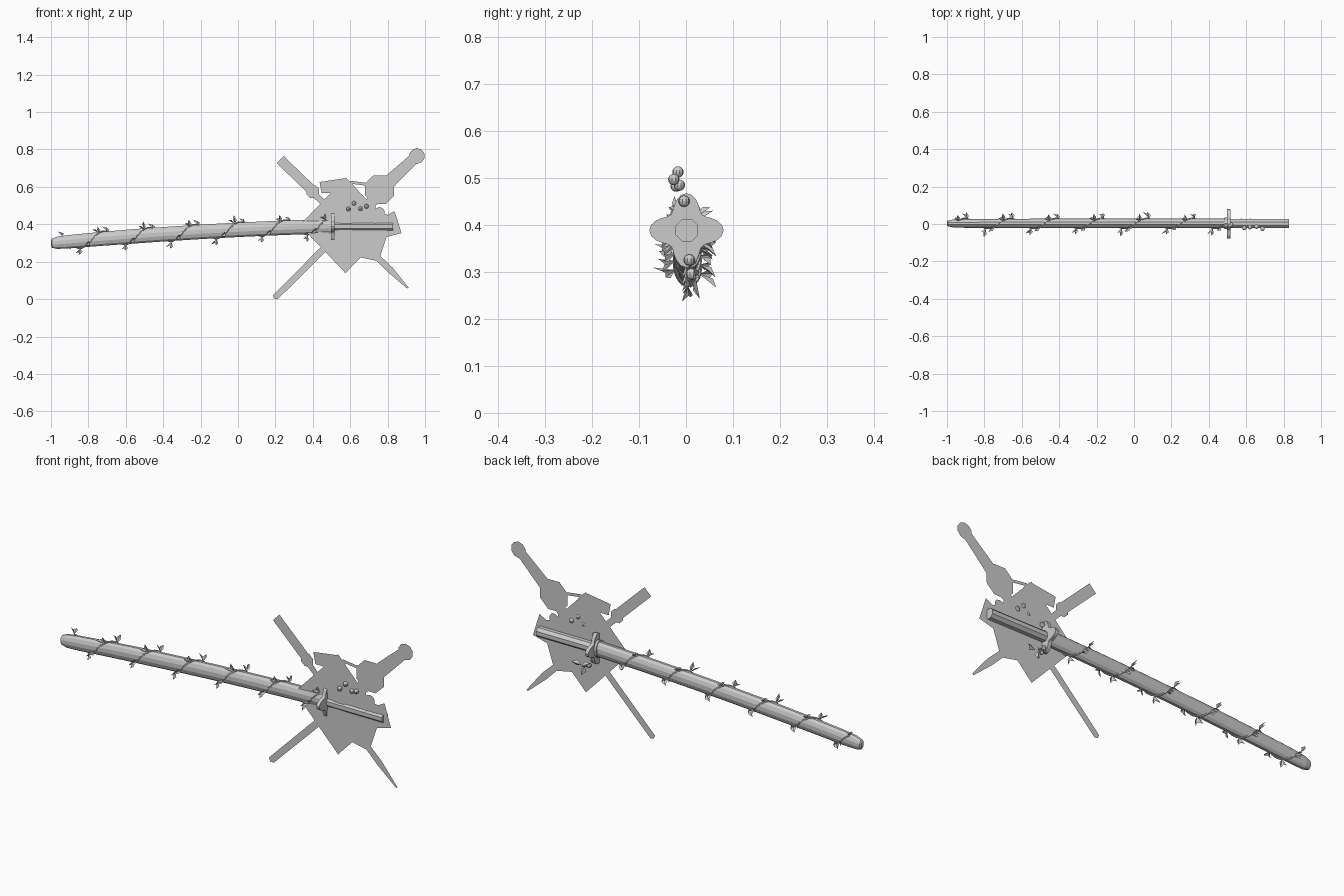
import bpy, bmesh, math, random
from mathutils import Vector

if "Cube" in bpy.data.objects:
    bpy.data.objects.remove(bpy.data.objects["Cube"])

random.seed(4)
grey = bpy.data.materials.new("plain_grey")
grey.diffuse_color = (0.6, 0.6, 0.6, 1)
grey.use_nodes = True
grey.node_tree.nodes["Principled BSDF"].inputs["Base Color"].default_value = grey.diffuse_color


def add_mesh(name, verts, faces):
    me = bpy.data.meshes.new(name)
    me.from_pydata([tuple(v) for v in verts], [], faces)
    me.materials.append(grey)
    ob = bpy.data.objects.new(name, me)
    bpy.context.collection.objects.link(ob)
    bm = bmesh.new()
    bm.from_mesh(me)
    if len(faces) > 1:
        bmesh.ops.recalc_face_normals(bm, faces=bm.faces)
    bm.to_mesh(me)
    bm.free()
    return ob


def loft(name, rings):
    """Closed skin through equal-length rings of points."""
    n = len(rings[0])
    faces = []
    for i in range(len(rings) - 1):
        for j in range(n):
            k = (j + 1) % n
            faces.append((i * n + j, i * n + k, (i + 1) * n + k, (i + 1) * n + j))
    faces += [tuple(range(n)), tuple(range((len(rings) - 1) * n, len(rings) * n))]
    return add_mesh(name, [p for r in rings for p in r], faces)


def oval(x, y, z, ry, rz, n, turn=0.0):
    return [Vector((x, y + ry * math.cos(2 * math.pi * i / n + turn),
                    z + rz * math.sin(2 * math.pi * i / n + turn))) for i in range(n)]


def plate(name, pts, y):
    return add_mesh(name, [(x, y, z) for x, z in pts], [tuple(range(len(pts)))])


def strip(name, a, b, wa, wb, y):
    a, b = Vector(a), Vector(b)
    d = (b - a).normalized()
    s = Vector((-d.y, d.x)) / 2
    return plate(name, [a + s * wa, a - s * wa, b - s * wb, b + s * wb], y)


def disc(name, c, r, n, y):
    return plate(name, [(c[0] + r * math.cos(math.tau * (i + .5) / n),
                         c[1] + r * math.sin(math.tau * (i + .5) / n)) for i in range(n)], y)


def ball(name, loc, r):
    bpy.ops.mesh.primitive_uv_sphere_add(segments=10, ring_count=8, radius=r, location=loc)
    ob = bpy.context.object
    ob.name = name
    ob.data.materials.append(grey)


# Gently curved scabbard
def centre_z(x):
    return 0.39 - 0.043 * ((0.5 - x) / 1.5) - 0.049 * ((0.5 - x) / 1.5) ** 2


stations = [(-1.0, .4), (-.995, .62), (-.975, .78), (-.965, .85)]
stations += [(-.9 + 1.4 * i / 16, .93 + .07 * min(1, i / 4)) for i in range(17)]
sheath = loft("scabbard", [oval(x, .003, centre_z(x), .026 * s, .04 * s, 12, math.pi / 12)
                           for x, s in stations])

# Handle with end rim
loft("handle", [oval(x, .002, .388, .026, .026, 8, math.pi / 8) for x in (.5, .83)])
loft("scabbard_mouth", [oval(x, .003, .39, .031, .045, 12) for x in (.485, .50)])

# Four-lobed guard
guard = []
for x in (.497, .515):
    ring = []
    for i in range(40):
        t = math.tau * i / 40
        r = .063 + .016 * math.cos(4 * t)
        ring.append(Vector((x, .001 + r * math.cos(t), .388 + r * math.sin(t))))
    guard.append(ring)
loft("guard", guard)

# Vine wound around the scabbard
PITCH = .243


def vine_point(x, grow=0.0):
    t = math.tau * (x + .60) / PITCH
    out = Vector((0, -math.sin(t), -math.cos(t)))
    return Vector((x, .003 + out.y * (.027 + grow), centre_z(x) + out.z * (.041 + grow))), out


rings = []
steps = 150
for i in range(steps + 1):
    x = -.94 + 1.42 * i / steps
    p, out = vine_point(x)
    side = (vine_point(x + .002)[0] - p).normalized().cross(out)
    rings.append([p + (out * math.cos(a) + side * math.sin(a)) * .004
                  for a in [math.tau * k / 5 for k in range(5)]])
loft("vine", rings)

# Folded pointed leaves along the vine
verts, faces = [], []


def add_leaf(base, d, side, length, width):
    d, side = d.normalized(), side.normalized()
    fold = d.cross(side) * width * .35
    n = len(verts)
    mid = base + d * length * .5
    verts.extend([base, mid + side * width / 2 + fold, base + d * length,
                  mid - side * width / 2 + fold])
    faces.extend([(n, n + 1, n + 2), (n, n + 2, n + 3)])


for i in range(30):
    x = -.94 + i * PITCH / 5
    p, out = vine_point(x)
    tangent = (vine_point(x + .003)[0] - p).normalized()
    for s in (-1, 1):
        d = out * .8 + tangent * s * .45 + Vector((-.45, 0, 0))
        add_leaf(p, d, out.cross(d) + out * random.uniform(-.3, .3),
                 random.uniform(.032, .05), .022)
# Leaves behind the guard
for x, y, z, dx, dz in [(.53, .02, .31, 1, -.5), (.58, .02, .29, 1, .2), (.56, .02, .29, .3, -1)]:
    add_leaf(Vector((x, y, z)), Vector((dx, .2, dz)), Vector((-dz, 0, dx)), .05, .03)
add_mesh("leaves", verts, faces)

# Berries
for i, c in enumerate([(.62, -.017, .512), (.687, -.026, .496), (.59, -.021, .482),
                       (.655, -.014, .484), (.52, -.004, .45), (.522, .007, .325),
                       (.54, .012, .295)]):
    ball("berry_%d" % (i + 1), c, .012)

# Flat sheets crossing behind the handle
Y = -.013
plate("diamond_sheet", [(.575, .139), (.82, .395), (.575, .65), (.33, .395)], Y)
plate("upper_leaf_sheet", [(.436, .626), (.58, .647), (.623, .604), (.585, .567), (.447, .567)], Y - .001)
plate("right_leaf_sheet", [(.66, .48), (.80, .45), (.837, .47), (.874, .353), (.794, .332),
                           (.751, .203), (.618, .23)], Y + .001)
strip("connecting_strip", (.60, .625), (.70, .612), .015, .015, Y)

# Diagonal paddle, stem and pointed blade
strip("left_paddle", (.225, .746), (.40, .578), .053, .053, Y)
disc("left_paddle_knot", (.40, .575), .036, 8, Y - .001)
strip("left_stem", (.40, .57), (.57, .40), .035, .022, Y - .002)
plate("lower_right_blade", [(.57, .41), (.555, .39), (.80, .145), (.905, .056), (.912, .062),
                            (.825, .17)], Y - .002)

# Opposite diagonal blade
plate("lower_left_blade", [(.186, .02), (.193, .003), (.213, 0), (.45, .235), (.725, .525),
                           (.71, .538), (.42, .255)], Y - .003)

# Large club-shaped sheet
disc("club_tip", (.957, .765), .042, 10, Y)
strip("club_arm", (.95, .76), (.78, .60), .055, .075, Y - .001)
disc("club_body", (.757, .585), .083, 8, Y)
strip("club_neck", (.74, .55), (.66, .46), .08, .02, Y - .001)
strip("thin_stalk", (.725, .54), (.735, .40), .012, .012, Y - .002)
disc("small_disc", (.757, .465), .027, 10, Y - .002)
